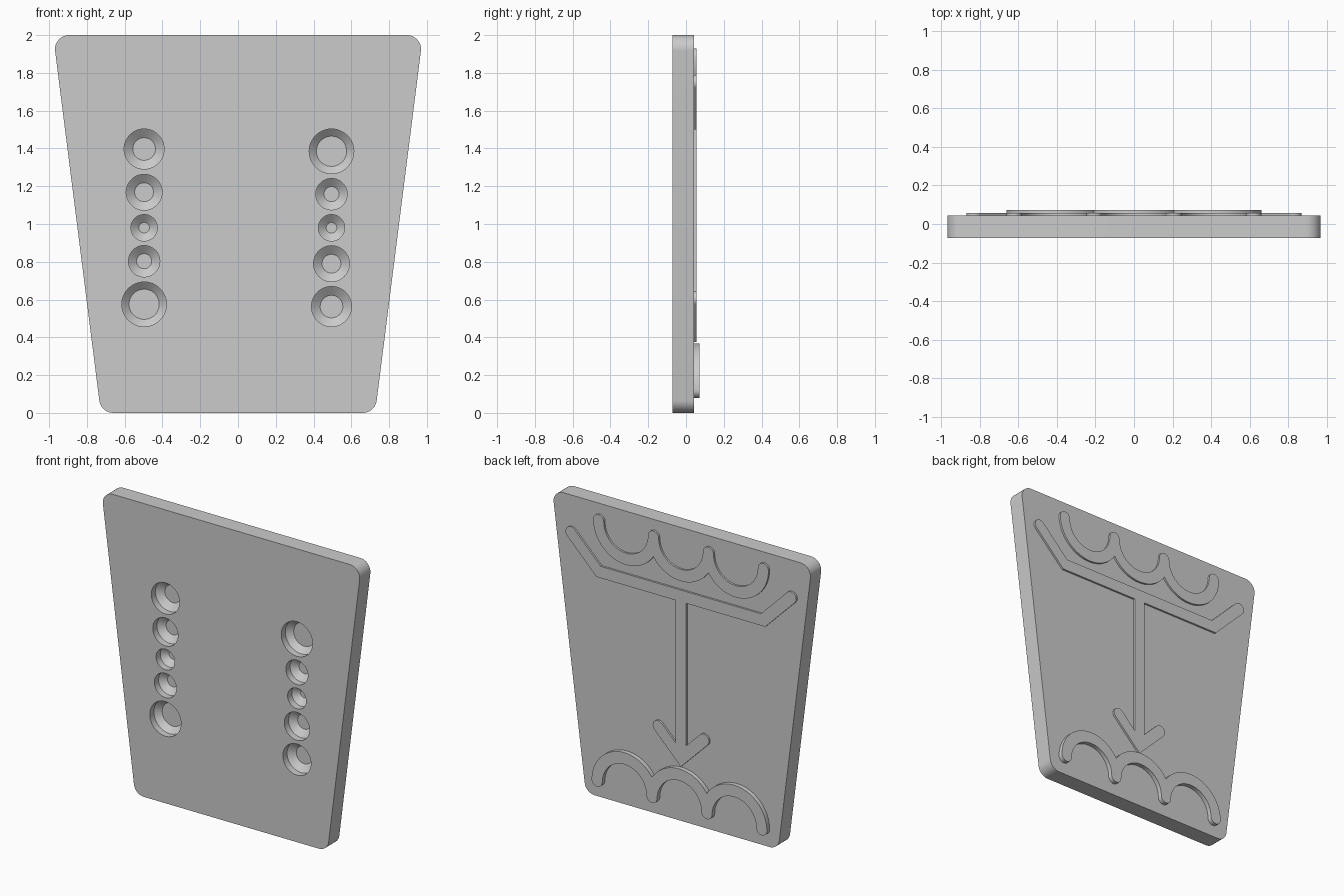
import bpy, bmesh
from math import sin, cos, atan, acos, radians, degrees, hypot

old = bpy.data.objects.get("Cube")
if old:
    bpy.data.objects.remove(old, do_unlink=True)

grey = bpy.data.materials.new("light_grey")
grey.use_nodes = True
colour = (0.6, 0.6, 0.6, 1)
grey.diffuse_color = colour
grey.node_tree.nodes["Principled BSDF"].inputs["Base Color"].default_value = colour

FRONT, BACK = -0.0725, 0.043
HALF = 0.04                      # half width of every raised line


def arc(cx, cz, r, a0, a1, n=16):
    """Points on an arc in the x-z plane, angles in degrees."""
    steps = [radians(a0 + (a1 - a0) * i / n) for i in range(n + 1)]
    return [(cx + r * cos(a), cz + r * sin(a)) for a in steps]


def make_object(name, bm):
    bmesh.ops.recalc_face_normals(bm, faces=bm.faces)
    mesh = bpy.data.meshes.new(name)
    bm.to_mesh(mesh)
    bm.free()
    obj = bpy.data.objects.new(name, mesh)
    bpy.context.collection.objects.link(obj)
    mesh.materials.append(grey)
    return obj


def prism(name, outline, y0, y1):
    """Extrude a closed x-z outline from y0 to y1."""
    pts = []
    for p in outline:
        if not pts or hypot(p[0] - pts[-1][0], p[1] - pts[-1][1]) > 1e-4:
            pts.append(p)
    if hypot(pts[0][0] - pts[-1][0], pts[0][1] - pts[-1][1]) < 1e-4:
        pts.pop()
    bm = bmesh.new()
    face = bm.faces.new([bm.verts.new((x, y0, z)) for x, z in pts])
    ext = bmesh.ops.extrude_face_region(bm, geom=[face], use_keep_orig=True)
    verts = [v for v in ext["geom"] if isinstance(v, bmesh.types.BMVert)]
    bmesh.ops.translate(bm, verts=verts, vec=(0, y1 - y0, 0))
    return make_object(name, bm)


def mirrored(half):
    return half + [(-x, z) for x, z in reversed(half)]


def smooth(obj):
    bpy.ops.object.select_all(action='DESELECT')
    obj.select_set(True)
    bpy.context.view_layer.objects.active = obj
    bpy.ops.object.shade_smooth_by_angle(angle=radians(30))


# Tapered plate with rounded corners
slope, foot, r = 0.1265, 0.726, 0.075
tilt = -degrees(atan(slope))


def corner(z, a0, a1):
    return arc(foot + slope * z - r * hypot(1, slope), z, r, a0, a1, 12)


plate = prism("plate", mirrored(corner(2 - r, 90, tilt) + corner(r, tilt, -90)),
              FRONT, BACK)

# Round recesses: straight wall, then a cone down to a flat floor
sizes = {"large": (0.118, 0.08), "wide": (0.106, 0.06), "middle": (0.095, 0.05),
         "narrow": (0.083, 0.04), "small": (0.07, 0.028)}
columns = {
    -0.497: [("wide", 1.397), ("middle", 1.168), ("small", 0.98),
             ("narrow", 0.803), ("large", 0.575)],
    0.495: [("large", 1.385), ("narrow", 1.158), ("small", 0.98),
            ("middle", 0.79), ("wide", 0.563)],
}
bm = bmesh.new()
for x, holes in columns.items():
    for size, z in holes:
        rim, floor = sizes[size]
        rings = []
        for rad, depth in ((rim, -0.05), (rim, 0.045), (floor, 0.08)):
            ring = arc(x, z, rad, 0, 360, 48)[:-1]
            rings.append([bm.verts.new((px, FRONT + depth, pz)) for px, pz in ring])
        bm.faces.new(rings[0])
        bm.faces.new(rings[-1])
        for a, b in zip(rings, rings[1:]):
            for i in range(len(a)):
                j = (i + 1) % len(a)
                bm.faces.new((a[i], a[j], b[j], b[i]))
cutter = make_object("recess_cutter", bm)
cutter.hide_render = True
cut = plate.modifiers.new("recesses", 'BOOLEAN')
cut.operation = 'DIFFERENCE'
cut.solver = 'EXACT'
cut.object = cutter
bpy.context.view_layer.objects.active = plate
bpy.ops.object.modifier_apply(modifier=cut.name)
bpy.data.objects.remove(cutter, do_unlink=True)
smooth(plate)

# Raised bar with angled arms, stem and arrowhead on the back
bar_z, bend = 1.54, 0.62
mitre = HALF * 0.414
apex, tip = 0.432, 0.172
diag = HALF * 2 ** 0.5
half = [(0, bar_z + HALF), (bend - mitre, bar_z + HALF)]
half += arc(bend + 0.21, bar_z + 0.21, HALF, 135, -45)
half += [(bend + mitre, bar_z - HALF), (HALF, bar_z - HALF),
         (HALF, apex + diag + HALF)]
half += arc(tip, apex + tip, HALF, 135, -45)
half += [(0, apex - diag)]
smooth(prism("arrow_relief", mirrored(half), BACK - 0.01, 0.056))


# Rows of three linked half rings, upright or hanging
def scallops(name, base, up, y1):
    mid = 0.207
    outer, inner = mid + HALF, mid - HALF
    joint = degrees(acos(mid / outer))
    pts = []
    for k in (1, 0, -1):
        start = 0 if k == 1 else joint
        end = 180 if k == -1 else 180 - joint
        pts += arc(2 * mid * k, 0, outer, start, end, 32)
    for k in (-1, 0, 1):
        pts += arc(2 * mid * k - mid, 0, HALF, 180, 360)
        pts += arc(2 * mid * k, 0, inner, 180, 0, 32)
    pts += arc(3 * mid, 0, HALF, 180, 360)
    smooth(prism(name, [(x, base + up * z) for x, z in pts], BACK - 0.01, y1))


scallops("lower_arches", 0.12, 1, 0.0725)
scallops("upper_garland", 1.888, -1, 0.056)
